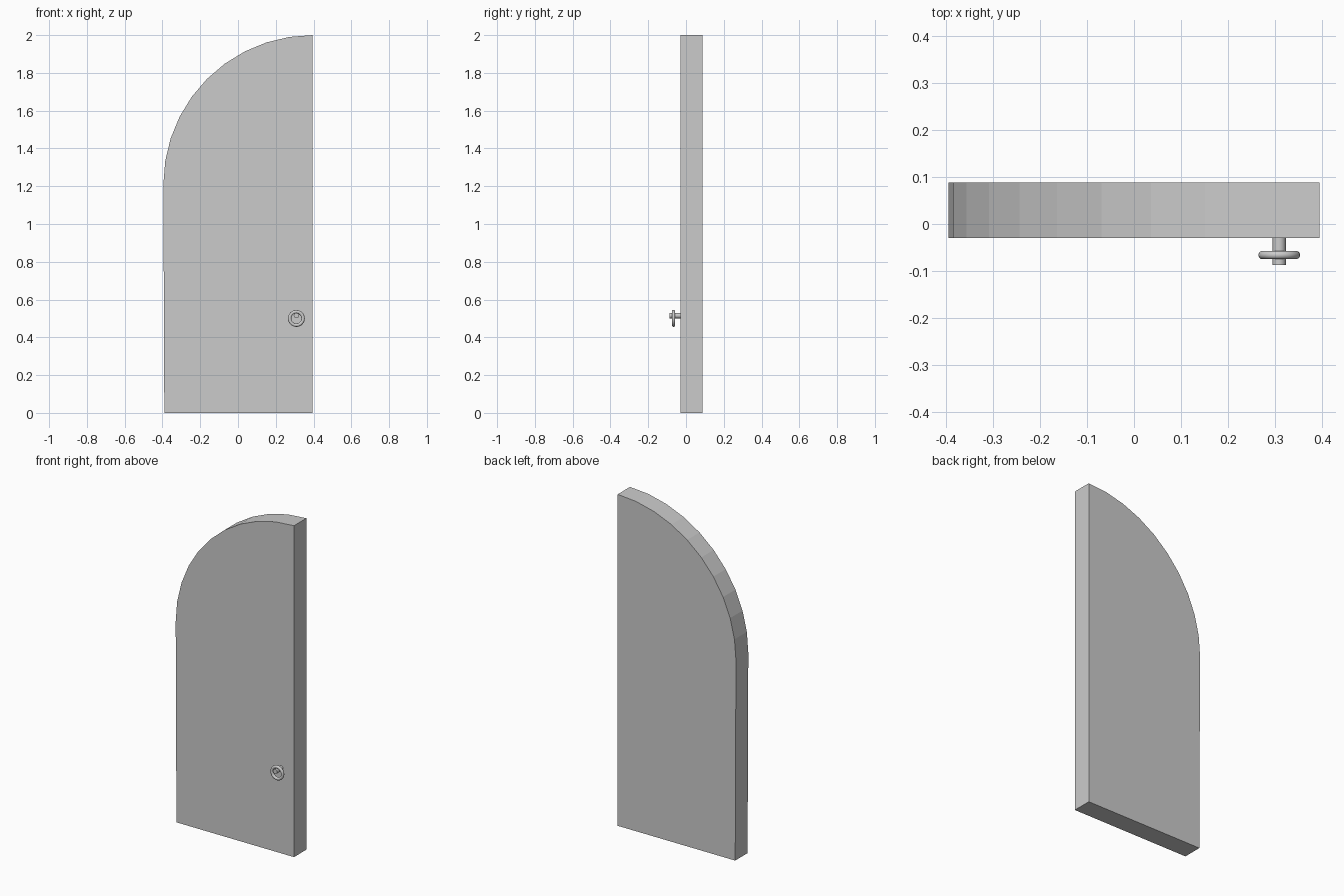
import bpy, bmesh, math
from math import radians, pi

cube = bpy.data.objects.get("Cube")
if cube:
    bpy.data.objects.remove(cube, do_unlink=True)

grey = bpy.data.materials.new("plain grey")
grey.use_nodes = True
colour = (0.6, 0.6, 0.6, 1)
grey.diffuse_color = colour
grey.node_tree.nodes["Principled BSDF"].inputs["Base Color"].default_value = colour

FRONT, BACK = -0.03, 0.088
RIGHT_EDGE, RADIUS, SPRING = 0.395, 0.79, 1.21


# Door leaf: quarter-arched profile extruded through its thickness
def build_leaf():
    outline = [(RIGHT_EDGE, 0), (RIGHT_EDGE, SPRING + RADIUS)]
    for i in range(1, 11):
        a = radians(90 - 9 * i)
        outline.append((RIGHT_EDGE - RADIUS * math.cos(a), SPRING + RADIUS * math.sin(a)))
    outline.append((-0.39, 0))
    bm = bmesh.new()
    face = bm.faces.new([bm.verts.new((x, FRONT, z)) for x, z in outline])
    moved = bmesh.ops.extrude_face_region(bm, geom=[face])["geom"]
    verts = [g for g in moved if isinstance(g, bmesh.types.BMVert)]
    bmesh.ops.translate(bm, verts=verts, vec=(0, BACK - FRONT, 0))
    bmesh.ops.recalc_face_normals(bm, faces=bm.faces)
    mesh = bpy.data.meshes.new("door_leaf")
    bm.to_mesh(mesh)
    bm.free()
    mesh.materials.append(grey)
    bpy.context.collection.objects.link(bpy.data.objects.new("door_leaf", mesh))


def finish(name):
    obj = bpy.context.object
    obj.name = name
    obj.data.materials.append(grey)
    bpy.ops.object.shade_smooth_by_angle(angle=radians(40))


build_leaf()

# Pin standing out from the front face
bpy.ops.mesh.primitive_cylinder_add(vertices=24, radius=0.014, depth=0.06,
                                    location=(0.309, -0.057, 0.515), rotation=(pi / 2, 0, 0))
finish("handle_pin")

# Pull ring hanging on the pin
bpy.ops.mesh.primitive_torus_add(major_radius=0.0355, minor_radius=0.009,
                                 major_segments=32, minor_segments=12,
                                 location=(0.309, -0.066, 0.5), rotation=(pi / 2, 0, 0))
finish("handle_ring")
